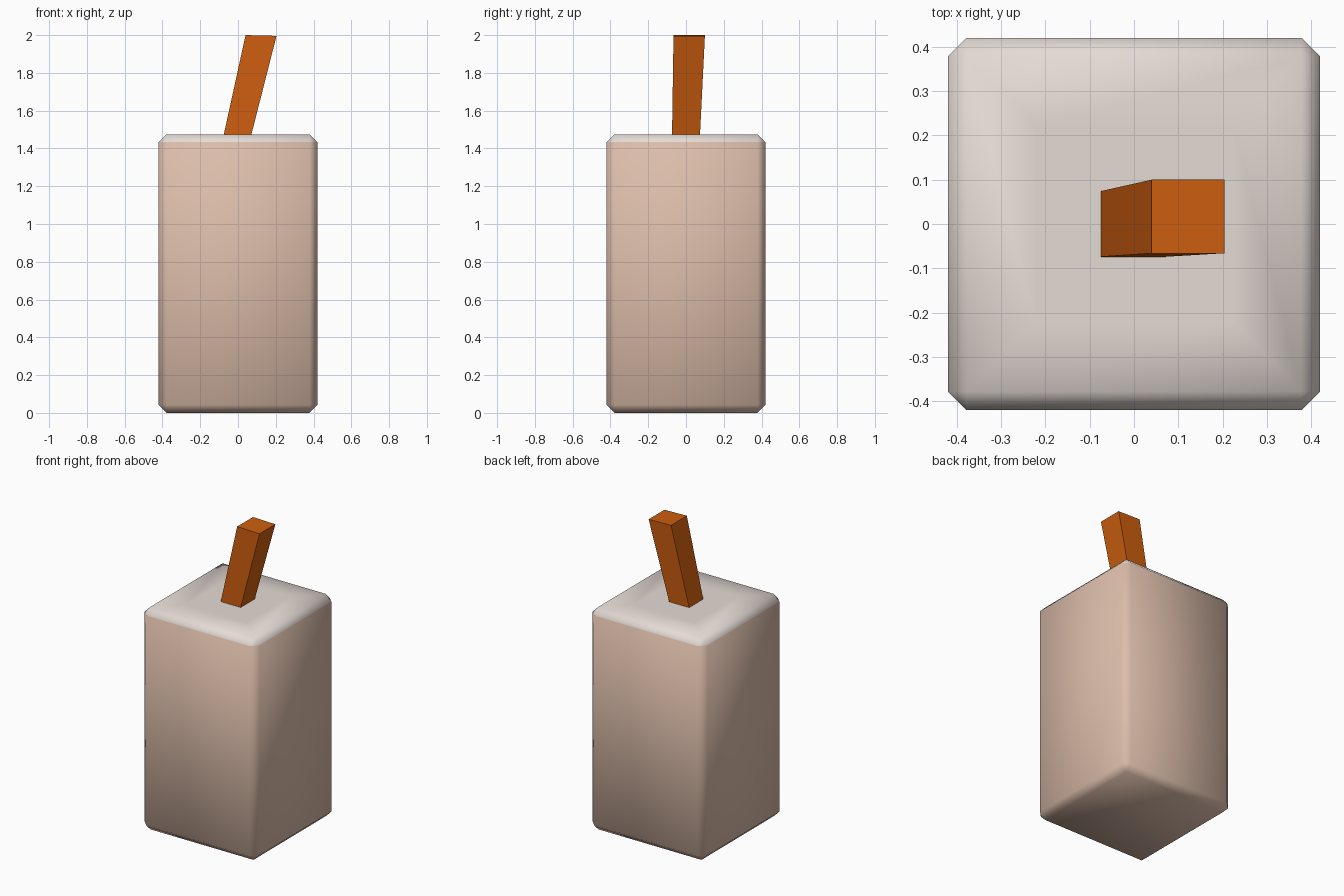
import bpy, bmesh

if "Cube" in bpy.data.objects:
    bpy.data.objects.remove(bpy.data.objects["Cube"])


def material(name, rgb):
    """Flat colour given as 0-255 sRGB, stored linear."""
    m = bpy.data.materials.new(name)
    lin = [((c / 255 + 0.055) / 1.055) ** 2.4 for c in rgb]
    m.diffuse_color = (*lin, 1.0)
    m.use_nodes = True
    m.node_tree.nodes["Principled BSDF"].inputs["Base Color"].default_value = m.diffuse_color
    return m


def add_object(name, bm, mats):
    bmesh.ops.recalc_face_normals(bm, faces=bm.faces[:])
    me = bpy.data.meshes.new(name)
    bm.to_mesh(me)
    bm.free()
    for m in mats:
        me.materials.append(m)
    ob = bpy.data.objects.new(name, me)
    bpy.context.collection.objects.link(ob)
    return ob


side_mat = material("dusty pink", (221, 190, 171))
top_mat = material("warm white", (229, 219, 213))
straw_mat = material("orange", (205, 94, 15))

W, H, BEVEL, PATCH = 0.42, 1.475, 0.042, 0.158

# Carton: softly shaded box with a single chamfer all round
bm = bmesh.new()
bmesh.ops.create_cube(bm, size=1)
for v in bm.verts:
    v.co = (v.co.x * 2 * W, v.co.y * 2 * W, (v.co.z + 0.5) * H)
bmesh.ops.bevel(bm, geom=bm.edges[:], offset=BEVEL, segments=1,
                affect='EDGES', profile=0.5)
bm.normal_update()

# Tinted square around the straw hole, inset in the lid with clipped corners
lid = max(bm.faces, key=lambda f: f.calc_center_median().z)
bmesh.ops.inset_individual(bm, faces=[lid], thickness=W - BEVEL - PATCH)
inner = [v for v in bm.verts
         if v.co.z > H - 0.001 and max(abs(v.co.x), abs(v.co.y)) < PATCH + 0.01]
bmesh.ops.bevel(bm, geom=inner, offset=0.016, segments=1, affect='VERTICES')

# Lid and its chamfer are white, sides, base and tinted square are pink
for f in bm.faces:
    f.smooth = True
    reach = max(max(abs(v.co.x), abs(v.co.y)) for v in f.verts)
    is_lid = f.calc_center_median().z > H - BEVEL + 0.005
    f.material_index = 1 if is_lid and reach > PATCH + 0.002 else 0
add_object("carton", bm, [side_mat, top_mat])

# Straw: leaning square prism, slightly wider at its tip
bm = bmesh.new()
bmesh.ops.create_cube(bm, size=2)
for v in bm.verts:
    x, y, z = v.co
    if z > 0:
        v.co = (0.122 + 0.082 * x, 0.017 + 0.083 * y, 1.998 - 0.002 * x)
    else:
        v.co = (-0.003 + 0.073 * x, 0.074 * y, H - 0.005)
add_object("straw", bm, [straw_mat])
